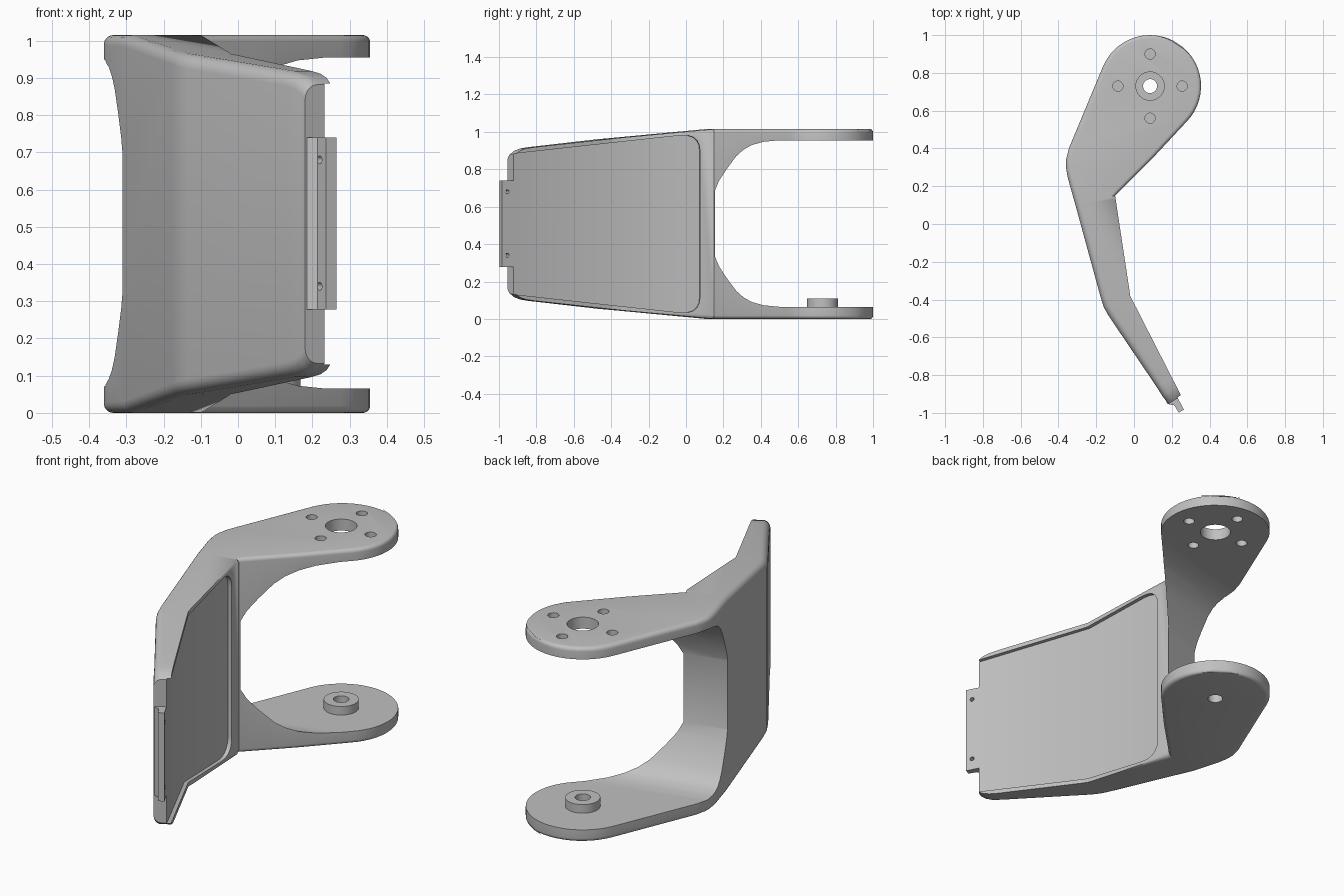
import bpy, bmesh
from math import radians, cos, sin, pi
from mathutils import Vector, Matrix

cube = bpy.data.objects.get("Cube")
if cube:
    bpy.data.objects.remove(cube)

H = 1.015                      # overall height; everything mirrors about H / 2
PIVOT = Vector((0.085, 0.73))  # centre of the round arm ends

grey = bpy.data.materials.new("plain_grey")
grey.use_nodes = True
grey.diffuse_color = (0.53, 0.53, 0.53, 1)
grey.node_tree.nodes["Principled BSDF"].inputs["Base Color"].default_value = grey.diffuse_color


def finish(name, bm):
    bmesh.ops.recalc_face_normals(bm, faces=bm.faces)
    mesh = bpy.data.meshes.new(name)
    bm.to_mesh(mesh)
    bm.free()
    mesh.materials.append(grey)
    ob = bpy.data.objects.new(name, mesh)
    bpy.context.collection.objects.link(ob)
    return ob


def loft(name, stations, weight=None):
    """Join upright rectangles, each given as (side a, side b, top z)."""
    bm = bmesh.new()
    layer = bm.edges.layers.float.new("bevel_weight_edge")
    rings = [[bm.verts.new((*p, z)) for p, z in
              ((a, H - top), (b, H - top), (b, top), (a, top))]
             for a, b, top in stations]
    for r, s in zip(rings, rings[1:]):
        for i in range(4):
            j = (i + 1) % 4
            bm.faces.new((r[i], r[j], s[j], s[i]))
    bm.faces.new(rings[0])
    bm.faces.new(rings[-1])
    if weight:
        for k in range(len(rings) - 1):
            for i in range(4):
                e = bm.edges.get((rings[k][i], rings[k + 1][i]))
                e[layer] = weight(k, i in (0, 3))
        last = rings[-1]
        for i in (0, 2):
            bm.edges.get((last[i], last[i + 1]))[layer] = weight(len(rings), True)
    return finish(name, bm)


def prism(name, points, shift):
    bm = bmesh.new()
    face = bm.faces.new([bm.verts.new(p) for p in points])
    new = bmesh.ops.extrude_face_region(bm, geom=[face])["geom"]
    bmesh.ops.translate(bm, vec=shift, verts=[v for v in new if isinstance(v, bmesh.types.BMVert)])
    return finish(name, bm)


def rod(name, centre, radius, depth, axis=(0, 0, 1), sides=40):
    bm = bmesh.new()
    turn = Vector((0, 0, 1)).rotation_difference(Vector(axis)).to_matrix().to_4x4()
    bmesh.ops.create_cone(bm, cap_ends=True, segments=sides, radius1=radius, radius2=radius,
                          depth=depth, matrix=Matrix.Translation(centre) @ turn)
    return finish(name, bm)


def activate(ob):
    bpy.ops.object.select_all(action='DESELECT')
    ob.select_set(True)
    bpy.context.view_layer.objects.active = ob


def cut(ob, *cutters):
    activate(ob)
    for c in cutters:
        mod = ob.modifiers.new("cut", 'BOOLEAN')
        mod.operation, mod.solver, mod.object = 'DIFFERENCE', 'EXACT', c
        bpy.ops.object.modifier_apply(modifier=mod.name)
        bpy.data.objects.remove(c)


def smooth(ob):
    activate(ob)
    bpy.ops.object.shade_smooth_by_angle(angle=radians(30))


# Main body: tapered bent plate, then the arm outline up to its round end
plate = [
    ((0.18, -0.955), (0.25, -0.91), 0.882),
    ((0.168, -0.935), (0.238, -0.887), 0.9),
    ((0.15, -0.91), (0.222, -0.855), 0.911),
    ((0.125, -0.87), (0.2, -0.812), 0.918),
    ((-0.135, -0.485), (0.0, -0.42), 0.961),
    ((-0.16, -0.44), (-0.02, -0.38), 0.965),
    ((-0.176, -0.39), (-0.025, -0.345), 0.969),
    ((-0.31, 0.1), (-0.1, 0.15), H),
]
arm = [
    ((-0.352, 0.25), (-0.08, 0.17), H),
    ((-0.36, 0.3), (0.0, 0.25), H),
    ((-0.36, 0.34), (0.05, 0.3), H),
    ((-0.345, 0.4), (0.1, 0.35), H),
]
for i in range(14):
    spread = 101 - i * 7.3
    ends = [PIVOT + 0.27 * Vector((cos(radians(a)), sin(radians(a))))
            for a in (56 + spread, 56 - spread)]
    arm.append((*ends, H))


def edge_round(k, outer):
    if k < len(plate) - 1:
        return 1.0 if outer else 0.0
    return 0.45


body = loft("bracket_body", plate + arm, edge_round)
bevel = body.modifiers.new("edge_round", 'BEVEL')
bevel.limit_method, bevel.width, bevel.segments = 'WEIGHT', 0.042, 5
bevel.use_clamp_overlap = False
activate(body)
bpy.ops.object.modifier_apply(modifier=bevel.name)

# Opening between the arms, cut square to the plate
along, across = Vector((-0.255, 0.967, 0)), Vector((0.967, 0.255, 0))
half = [(0.175, 0.69), (0.19, 0.74), (0.218, 0.8), (0.255, 0.87), (0.283, 0.905),
        (0.315, 0.93), (0.36, 0.947), (0.42, 0.955), (1.8, 0.955)]
outline = half + [(v, H + 0.005 - z) for v, z in reversed(half)]
opening = prism("opening_cutter",
                [along * v - across + Vector((0, 0, z)) for v, z in outline], across * 2)

# Shallow recess on the inner face, open at the free end
upper, lower = Vector((0.989, 0.149)), Vector((0.891, 0.454))
rim = [(0.075, 0.9), (0.071, 0.93), (0.06, 0.953), (0.04, 0.971), (0.01, 0.981),
       (-0.03, 0.981), (-0.38, 0.943), (-0.91, 0.885), (-1.0, 0.875)]
stations = []
for y, z in rim:
    if y > -0.38:
        p, n = Vector((-0.1 + 0.151 * (0.15 - y), y)), upper
    else:
        p, n = Vector((-0.02 + 0.509 * (-0.38 - y), y)), lower
    stations.append((p - n * 0.02, p + n * 0.1, z))
recess = loft("recess_cutter", stations)

# Pivot hole and four screw holes in the top arm, small hole in the bottom arm
holes = [rod("pivot_cutter", (*PIVOT, 1), 0.075, 0.3),
         rod("lower_cutter", (*PIVOT, 0), 0.037, 0.3)]
for i in range(4):
    a = i * pi / 2
    holes.append(rod("screw_cutter", (PIVOT.x + 0.17 * cos(a), PIVOT.y + 0.17 * sin(a), 1),
                     0.027, 0.3, sides=24))
cut(body, opening, recess, *holes)
smooth(body)

# Raised ring on the bottom arm
boss = rod("pivot_boss", (*PIVOT, 0.085), 0.083, 0.05)
cut(boss, rod("boss_cutter", (*PIVOT, 0.085), 0.037, 0.3))
smooth(boss)

# Mounting tab at the free end, flush with the recess floor
tab_outline = [(0.185, -0.955), (0.213, -0.96), (0.237, -0.998),
               (0.264, -0.984), (0.231, -0.919), (0.19, -0.9)]
tab = prism("mounting_tab", [(x, y, 0.278) for x, y in tab_outline], (0, 0, 0.462))
cut(tab, *[rod("tab_cutter", (0.236, -0.962, z), 0.011, 0.2, (0.891, 0.454, 0), 16)
           for z in (0.34, 0.68)])
smooth(tab)
